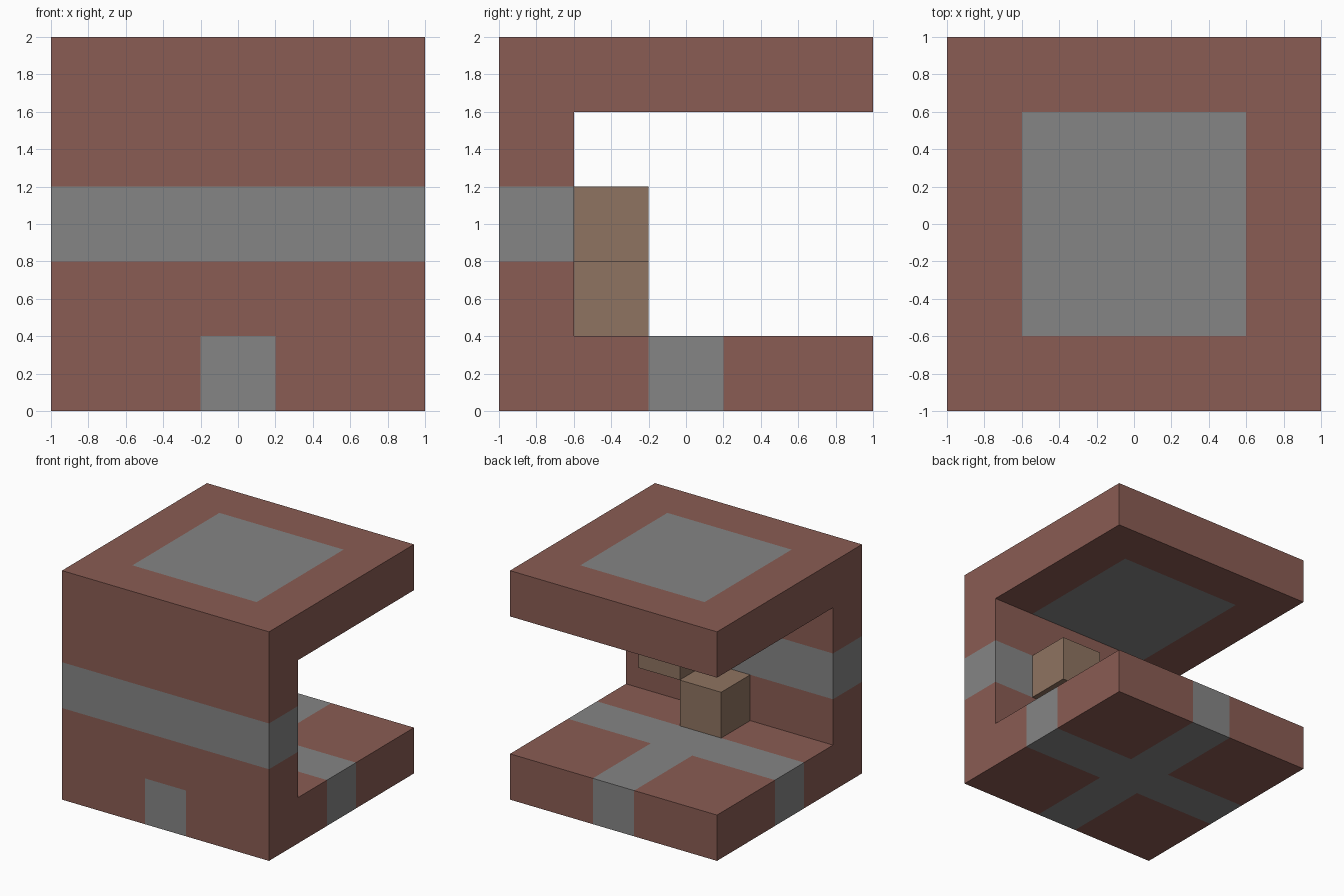
import bpy
import bmesh
from mathutils import Vector

if "Cube" in bpy.data.objects:
    bpy.data.objects.remove(bpy.data.objects["Cube"])


def material(name, rgb):
    m = bpy.data.materials.new(name)
    m.diffuse_color = (*rgb, 1.0)
    m.use_nodes = True
    m.node_tree.nodes["Principled BSDF"].inputs["Base Color"].default_value = m.diffuse_color
    return m


brick = material("brick red", (0.254, 0.107, 0.087))
stone = material("stone grey", (0.235, 0.235, 0.235))
wood = material("light brown", (0.275, 0.174, 0.119))


def finish(bm, name, mats):
    bmesh.ops.recalc_face_normals(bm, faces=bm.faces[:])
    me = bpy.data.meshes.new(name)
    bm.to_mesh(me)
    bm.free()
    for m in mats:
        me.materials.append(m)
    ob = bpy.data.objects.new(name, me)
    bpy.context.collection.objects.link(ob)
    return ob


# C-shaped shell: floor, front wall and roof as one extruded side profile
profile = [(-1, 0), (1, 0), (1, 0.4), (-0.6, 0.4),
           (-0.6, 1.6), (1, 1.6), (1, 2), (-1, 2)]
bm = bmesh.new()
face = bm.faces.new([bm.verts.new((-1, y, z)) for y, z in profile])
ext = bmesh.ops.extrude_face_region(bm, geom=[face], use_keep_orig=True)
bmesh.ops.translate(bm, vec=(2, 0, 0),
                    verts=[v for v in ext["geom"] if isinstance(v, bmesh.types.BMVert)])

# Cut the surface along the colour borders
for axis, cuts in enumerate([(-0.6, -0.2, 0.2, 0.6), (-0.6, -0.2, 0.2, 0.6),
                             (0.4, 0.8, 1.2, 1.6)]):
    n = Vector((0, 0, 0))
    n[axis] = 1
    for c in cuts:
        bmesh.ops.bisect_plane(bm, geom=bm.verts[:] + bm.edges[:] + bm.faces[:],
                               plane_co=n * c, plane_no=n, dist=1e-5)


def is_grey(c):
    if c.z < 0.41:                       # cross through the floor
        return abs(c.x) < 0.2 or (abs(c.y) < 0.2)
    if c.z > 1.59:                       # square panel through the roof
        return abs(c.x) < 0.6 and abs(c.y) < 0.6
    return 0.8 < c.z < 1.2               # band around the wall


for f in bm.faces:
    f.material_index = int(is_grey(f.calc_center_median()))
finish(bm, "shell", [brick, stone])

# Two cubes stepping up along the inside of the wall
for name, loc in (("lower_step", (0, -0.4, 0.6)), ("upper_step", (0.4, -0.4, 1.0))):
    bm = bmesh.new()
    bmesh.ops.create_cube(bm, size=0.4)
    bmesh.ops.translate(bm, vec=loc, verts=bm.verts[:])
    finish(bm, name, [wood])
